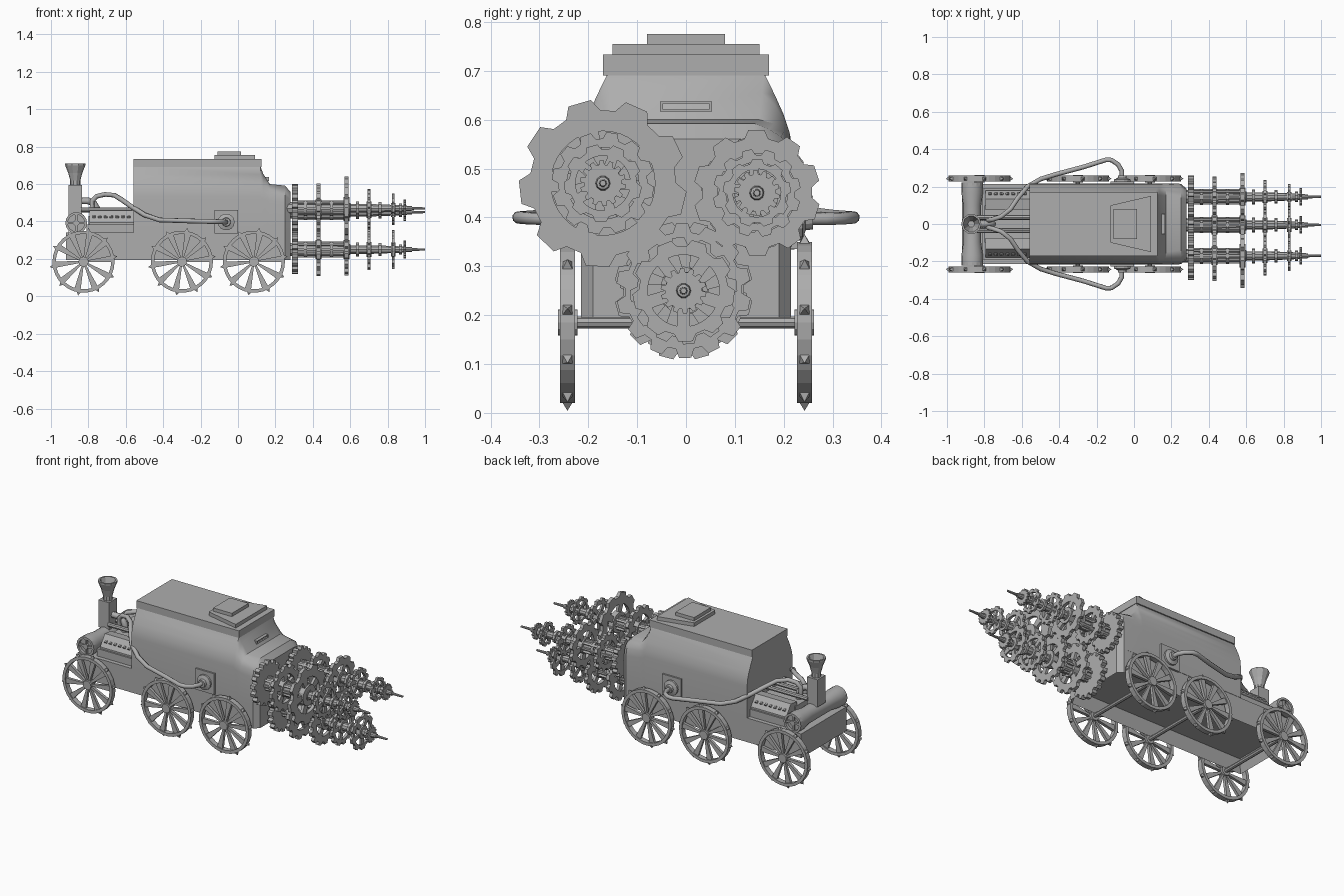
import bpy, bmesh, math
from mathutils import Vector, Matrix

if "Cube" in bpy.data.objects:
    bpy.data.objects.remove(bpy.data.objects["Cube"])

steel = bpy.data.materials.new("plain_grey")
steel.diffuse_color = (0.42, 0.42, 0.42, 1)
steel.use_nodes = True
steel.node_tree.nodes["Principled BSDF"].inputs["Base Color"].default_value = steel.diffuse_color
AX = {'x': lambda u, v, w: (w, u, v), 'y': lambda u, v, w: (u, w, v), 'z': lambda u, v, w: (u, v, w)}


def finish(name, bm, smooth=False):
    bmesh.ops.recalc_face_normals(bm, faces=bm.faces)
    me = bpy.data.meshes.new(name)
    bm.to_mesh(me)
    bm.free()
    me.materials.append(steel)
    ob = bpy.data.objects.new(name, me)
    bpy.context.collection.objects.link(ob)
    if smooth:
        bpy.ops.object.select_all(action='DESELECT')
        ob.select_set(True)
        bpy.context.view_layer.objects.active = ob
        bpy.ops.object.shade_smooth_by_angle(angle=math.radians(35))
    return ob


def loft(bm, loops, closed=False):
    """Bridge equal-length loops of points; cap the ends unless closed."""
    vs = [[bm.verts.new(p) for p in lp] for lp in loops]
    n = len(vs[0])
    pairs = list(zip(vs, vs[1:])) + ([(vs[-1], vs[0])] if closed else [])
    for a, b in pairs:
        for i in range(n):
            j = (i + 1) % n
            bm.faces.new((a[i], a[j], b[j], b[i]))
    if not closed:
        bm.faces.new(vs[0])
        bm.faces.new(vs[-1])


def place(pts, w, axis):
    return [AX[axis](u, v, w) for u, v in pts]


def prism(bm, pts, w0, w1, axis):
    loft(bm, [place(pts, w0, axis), place(pts, w1, axis)])


def ring(bm, outer, inner, w0, w1, axis):
    loft(bm, [place(outer, w0, axis), place(outer, w1, axis),
              place(inner, w1, axis), place(inner, w0, axis)], True)


def circle(c, r, n, ph=0.0):
    return [(c[0] + r * math.cos(ph + math.tau * i / n), c[1] + r * math.sin(ph + math.tau * i / n)) for i in range(n)]


def lathe(bm, c, profile, n, axis):
    loft(bm, [place(circle(c, r, n), w, axis) for w, r in profile])


def box(bm, x0, x1, y0, y1, z0, z1):
    prism(bm, [(x0, y0), (x1, y0), (x1, y1), (x0, y1)], z0, z1, 'z')


def spokes(bm, c, r0, r1, n, half0, half1, w0, w1, axis, ph=0.0):
    for i in range(n):
        a = ph + math.tau * i / n
        d, t = Vector((math.cos(a), math.sin(a))), Vector((-math.sin(a), math.cos(a)))
        o = Vector(c)
        prism(bm, [o + d * r0 - t * half0, o + d * r1 - t * half1, o + d * r1 + t * half1, o + d * r0 + t * half0],
              w0, w1, axis)


def teeth(c, r, depth, n, ph):
    pts = []
    for i in range(n):
        for f, k in ((0.0, r - depth), (0.3, r - depth), (0.45, r), (0.85, r)):
            a = ph + math.tau * (i + f) / n
            pts.append((c[0] + k * math.cos(a), c[1] + k * math.sin(a)))
    return pts


# chassis, open underneath
bm = bmesh.new()
prism(bm, [(-.92, -.215), (.25, -.215), (.28, -.19), (.28, .19), (.25, .215), (-.92, .215)], .195, .34, 'z')
bm.normal_update()
bottom = min(bm.faces, key=lambda f: f.calc_center_median().z)
bmesh.ops.inset_region(bm, faces=[bottom], thickness=.03, use_even_offset=True)
bmesh.ops.translate(bm, verts=bottom.verts, vec=(0, 0, .07))
finish("chassis", bm)

# cabin shell with sloped nose
full = [(.217, .34), (.217, .53), (.213, .57), (.2, .61), (.182, .65), (.16, .695)]
sections = [(-.56, full), (.12, full),
            (.135, [(.217, .34), (.217, .52), (.213, .56), (.2, .60), (.182, .63), (.155, .655)]),
            (.17, [(.217, .34), (.217, .51), (.212, .55), (.2, .575), (.18, .592), (.15, .6)]),
            (.25, [(.215, .34), (.215, .5), (.208, .54), (.195, .565), (.17, .58), (.14, .592)]),
            (.28, [(.19, .34), (.19, .49), (.185, .52), (.175, .54), (.16, .555), (.135, .56)])]
bm = bmesh.new()
loft(bm, [[(x, y, z) for y, z in h] + [(x, -y, z) for y, z in reversed(h)] for x, h in sections])
finish("cabin", bm, True)

# roof slab and hatch
bm = bmesh.new()
box(bm, -.56, .125, -.17, .17, .69, .733)
finish("roof", bm)
bm = bmesh.new()
prism(bm, [(-.125, -.1), (.09, -.15), (.09, .15), (-.125, .1)], .733, .755, 'z')
box(bm, -.11, .015, -.08, .08, .755, .775)
finish("roof_hatch", bm)

# window visor slot frame
bm = bmesh.new()
ring(bm, [(-.053, .617), (.053, .617), (.053, .637), (-.053, .637)],
     [(-.047, .621), (.047, .621), (.047, .633), (-.047, .633)], .13, .165, 'x')
finish("vision_slot", bm)

# wheels: rim, flared spokes, hub and pyramid spikes
for x, label in ((-.826, "rear"), (-.30, "middle"), (.085, "front")):
    for s, side in ((-1, "right"), (1, "left")):
        c = (x, .185)
        bm = bmesh.new()
        w0, w1 = s * .227, s * .258
        ring(bm, circle(c, .166, 30), circle(c, .148, 30), w0, w1, 'y')
        spokes(bm, c, .02, .152, 10, .005, .017, s * .234, s * .251, 'y', .1)
        lathe(bm, c, [(s * .222, .027), (s * .262, .027)], 12, 'y')
        for i in range(10):
            a = math.tau * i / 10 + .314 / 2
            m = (Matrix.Translation((x, s * .2425, .185)) @ Matrix.Rotation(-a, 4, 'Y')
                 @ Matrix.Translation((.172, 0, 0)) @ Matrix.Rotation(math.pi / 2, 4, 'Y')
                 @ Matrix.Rotation(math.pi / 4, 4, 'Z'))
            bmesh.ops.create_cone(bm, cap_ends=True, segments=4, radius1=.017, radius2=0, depth=.022, matrix=m)
        finish(f"{label}_wheel_{side}", bm)
    bm = bmesh.new()
    lathe(bm, (x, .185), [(-.25, .012), (.25, .012)], 8, 'y')
    finish(f"{label}_axle", bm)

# drills: (y, z), gear radii along the shaft, tooth count of the largest
drills = [((-.17, .47), (.13, .135, .172, .105, .08), 9),
          ((.145, .45), (.115, .11, .13, .09, .07), 10),
          ((-.005, .25), (.13, .142, .138, .11, .105), 14)]
for k, (c, radii, nt) in enumerate(drills):
    bm = bmesh.new()
    lathe(bm, c, [(.26, .036), (.44, .034), (.6, .03), (.601, .024), (.72, .024), (.85, .019),
                  (.9, .015), (.93, .013), (.931, .008), (1.0, .006)], 10, 'x')
    spokes(bm, c, .02, .042, 8, .006, .006, .32, .57, 'x')  # shaft ribs
    for x, r in ((.36, .043), (.5, .043), (.64, .04), (.76, .036), (.87, .028)):
        lathe(bm, c, [(x - .008, r), (x + .008, r)], 10, 'x')  # collars
    finish(f"drill_shaft_{k + 1}", bm)
    for i, (x, r, th) in enumerate(zip((.305, .43, .58, .70, .83), radii, (.03, .02, .02, .016, .014))):
        bm = bmesh.new()
        n = nt if i == 2 else (16, 12, nt, 12, 9)[i]
        edge = teeth(c, r, r * .13, n, .4 * k + .7 * i)
        a, b = x - th / 2, x + th / 2
        if i == 0:
            prism(bm, edge, a, b, 'x')
        else:
            ri = r * (.62 if i < 3 else .7)
            ring(bm, edge, circle(c, ri, len(edge), .4 * k + .7 * i), a, b, 'x')
            spokes(bm, c, .015, ri * 1.06, 5, .012, r * .13, a + .002, b - .002, 'x', .5 * k + .3 * i)
            lathe(bm, c, [(a - .006, r * .36), (b + .006, r * .36)], 12, 'x')
        finish(f"drill_{k + 1}_gear_{i + 1}", bm)
    bm = bmesh.new()
    prism(bm, teeth(c, .047, .009, 14, 0), .885, .897, 'x')
    finish(f"drill_{k + 1}_tip_gear", bm)

# waisted boiler drum across the rear, with wheel-like caps
bm = bmesh.new()
lathe(bm, (-.865, .392), [(-.205, .058), (-.17, .058), (-.1, .048), (.1, .048), (.17, .058), (.205, .058)], 16, 'y')
finish("boiler_drum", bm, True)
for s, side in ((-1, "right"), (1, "left")):
    bm = bmesh.new()
    c = (-.865, .392)
    ring(bm, circle(c, .058, 16), circle(c, .045, 16), s * .2, s * .222, 'y')
    spokes(bm, c, 0, .048, 4, .006, .006, s * .2, s * .216, 'y')
    lathe(bm, c, [(s * .2, .016), (s * .22, .016)], 10, 'y')
    finish(f"drum_cap_{side}", bm)

# chimney: square base and flared open funnel
bm = bmesh.new()
box(bm, -.905, -.835, -.037, .037, .43, .595)
finish("chimney_base", bm)
bm = bmesh.new()
prof = [(.59, .027), (.62, .027), (.66, .038), (.7, .054), (.71, .054), (.71, .044), (.66, .028), (.63, .018)]
lathe(bm, (-.87, 0), prof, 10, 'z')
finish("chimney_funnel", bm)

# engine block, two slanted banks with exhaust ports, top rails
bm = bmesh.new()
box(bm, -.81, -.55, -.19, .19, .335, .385)
box(bm, -.80, -.55, -.10, .10, .38, .43)
finish("engine_base", bm)
for s, side in ((-1, "right"), (1, "left")):
    bm = bmesh.new()
    prism(bm, [(s * .18, .38), (s * .18, .395), (s * .135, .458), (s * .075, .45), (s * .075, .38)], -.795, -.55, 'x')
    finish(f"engine_bank_{side}", bm)
    bm = bmesh.new()
    for i in range(7):
        m = (Matrix.Translation((-.77 + i * .031, s * .16, .424)) @ Matrix.Rotation(s * math.radians(54), 4, 'X'))
        bmesh.ops.create_cone(bm, cap_ends=True, segments=8, radius1=.009, radius2=.009, depth=.014, matrix=m)
    finish(f"engine_ports_{side}", bm)
    bm = bmesh.new()
    lathe(bm, (s * .035, .462), [(-.84, .013), (-.55, .013)], 8, 'x')
    finish(f"engine_rail_{side}", bm)


def tube(name, pts, r):
    cu = bpy.data.curves.new(name, 'CURVE')
    cu.dimensions = '3D'
    cu.bevel_depth, cu.bevel_resolution, cu.use_fill_caps = r, 2, True
    sp = cu.splines.new('POLY')
    sp.points.add(len(pts) - 1)
    for p, q in zip(sp.points, pts):
        p.co = (*q, 1)
    cu.materials.append(steel)
    ob = bpy.data.objects.new(name, cu)
    bpy.context.collection.objects.link(ob)
    bpy.ops.object.select_all(action='DESELECT')
    ob.select_set(True)
    bpy.context.view_layer.objects.active = ob
    bpy.ops.object.convert(target='MESH')


# side steam pipes and their flange plates
for s, side in ((-1, "right"), (1, "left")):
    tube(f"steam_pipe_{side}", [(x, s * y, z) for x, y, z in (
        (-.78, .02, .46), (-.78, .02, .51), (-.755, .025, .535), (-.71, .04, .545), (-.66, .08, .54), (-.62, .14, .515),
        (-.57, .2, .48), (-.5, .24, .435), (-.42, .265, .408), (-.27, .305, .403), (-.15, .343, .4),
        (-.12, .342, .4), (-.085, .318, .398), (-.066, .285, .397), (-.063, .21, .397))], .013)
    bm = bmesh.new()
    prism(bm, [(-.125, .335), (0, .335), (0, .462), (-.125, .462)], s * .21, s * .227, 'y')
    lathe(bm, (-.063, .397), [(s * .22, .045), (s * .238, .045), (s * .245, .024), (s * .26, .022)], 14, 'y')
    finish(f"pipe_flange_{side}", bm)

# bent manifold pipe from chimney to engine
tube("manifold_pipe", [(-.84, 0, .51), (-.8, 0, .51), (-.77, 0, .495), (-.755, 0, .47), (-.755, 0, .42)], .018)
